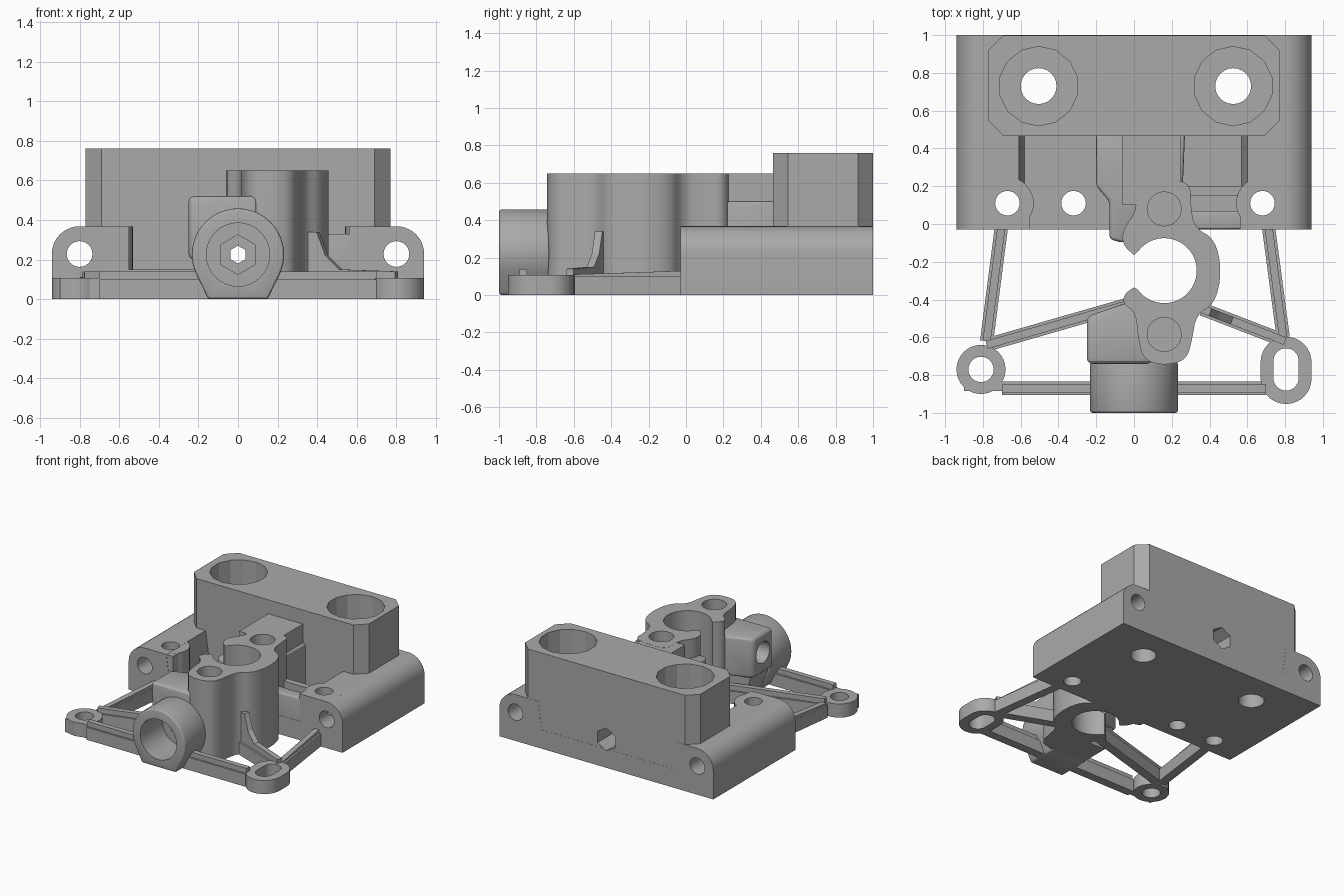
import bpy, bmesh, math
from mathutils import Vector

if "Cube" in bpy.data.objects:
    bpy.data.objects.remove(bpy.data.objects["Cube"])

grey = bpy.data.materials.new("printed_grey")
grey.diffuse_color = (0.4, 0.4, 0.4, 1)
grey.use_nodes = True
grey.node_tree.nodes["Principled BSDF"].inputs["Base Color"].default_value = grey.diffuse_color
AX = {'x': lambda a, b, t: (t, a, b),
      'y': lambda a, b, t: (a, t, b),
      'z': lambda a, b, t: (a, b, t)}


def prism(name, pts, lo, hi, axis='z', bevel=0):
    """Extrude a closed 2D outline between lo and hi along an axis."""
    bm = bmesh.new()
    f = bm.faces.new([bm.verts.new(AX[axis](a, b, lo)) for a, b in pts])
    ext = bmesh.ops.extrude_face_region(bm, geom=[f])['geom']
    d = Vector(AX[axis](0, 0, hi - lo))
    bmesh.ops.translate(bm, vec=d, verts=[v for v in ext if isinstance(v, bmesh.types.BMVert)])
    bmesh.ops.recalc_face_normals(bm, faces=bm.faces)
    me = bpy.data.meshes.new(name)
    bm.to_mesh(me)
    bm.free()
    me.materials.append(grey)
    ob = bpy.data.objects.new(name, me)
    bpy.context.collection.objects.link(ob)
    if bevel:
        m = ob.modifiers.new("round", 'BEVEL')
        m.width, m.segments, m.limit_method = bevel, 3, 'ANGLE'
        m.angle_limit = math.radians(40)
    return ob


def arc(cx, cy, r, a0, a1, n):
    return [(cx + r * math.cos(math.radians(a0 + (a1 - a0) * i / n)),
             cy + r * math.sin(math.radians(a0 + (a1 - a0) * i / n))) for i in range(n + 1)]


def circle(cx, cy, r, n=32, start=0):
    return arc(cx, cy, r, start, start + 360, n)[:-1]


def rect(a0, a1, b0, b1):
    return [(a0, b0), (a1, b0), (a1, b1), (a0, b1)]


def stadium(cx, cy, r, half):
    return arc(cx, cy + half, r, 0, 180, 16) + arc(cx, cy - half, r, 180, 360, 16)


def soften(p):
    """Round an open outline by corner cutting, keeping its ends."""
    for _ in range(2):
        q = [p[0]]
        for (a, b), (c, d) in zip(p, p[1:]):
            q += [(a * .75 + c * .25, b * .75 + d * .25), (a * .25 + c * .75, b * .25 + d * .75)]
        p = q + [p[-1]]
    return p


parts, cutters = [], []


def part(*args, **kw):
    ob = prism(*args, **kw)
    parts.append(ob)
    return ob


def cut(name, *args, **kw):
    ob = prism("cutter_" + name, *args, **kw)
    ob.hide_render = True
    cutters.append(ob)


def bar(name, p, q, w, profile):
    """Straight strut from p to q; profile lists (fraction along, height) for the top."""
    d = Vector((q[0] - p[0], q[1] - p[1]))
    L = d.length
    ob = part(name, [(0, 0), (L, 0)] + [(t * L, z) for t, z in reversed(profile)], -w / 2, w / 2, 'y')
    c, s = d.x / L, d.y / L
    for v in ob.data.vertices:
        x, y = v.co.x, v.co.y
        v.co.x, v.co.y = p[0] + c * x - s * y, p[1] + s * x + c * y


# Base carriage: low floor with rounded rod housings on both sides
part("carriage_base",
     [(-.94, 0), (.94, 0)] + arc(.8, .228, .14, 0, 90, 10) + [(.60, .368), (.57, .15), (-.58, .15), (-.61, .368)]
     + arc(-.8, .228, .14, 90, 180, 10), -.03, 1, 'y')
for n, x in (("left", -.67), ("right", .68)):
    part(n + "_screw_boss", circle(x, .11, .139), .001, .367)
    part(n + "_boss_front", rect(x - .12, x + .12, -.028, .11), .002, .366)
part("right_pocket_wall", rect(.25, .62, .15, .2), .01, .33)
part("right_front_wall", rect(.28, .6, -.028, .07), .01, .33, bevel=.015)

# Rear clamp block with chamfered corners
part("rear_block", [(-.69, .465), (.69, .465), (.77, .545), (.77, .92), (.69, .999), (-.69, .999),
                    (-.77, .92), (-.77, .545)], .002, .76)

# Web that joins the block to the clamp column
part("web_upper", rect(-.06, .245, .1, .48), .01, .649)
part("web_lower", [(-.2, .2), (-.13, .12), (-.13, -.08), (-.06, -.1), (.06, 0), (.25, 0), (.27, .48), (-.2, .48)],
     .003, .5, bevel=.02)

# Open clamp column with two screw lugs
outer = soften([(0, -.335), (-.05, -.37), (-.06, -.42), (.01, -.47), (.02, -.60), (.05, -.72), (.16, -.75),
                (.28, -.72), (.31, -.60), (.33, -.48), (.43, -.42), (.465, -.25), (.43, -.08),
                (.32, -.02), (.30, .10), (.30, .21), (.2, .24), (0, .24), (.02, .08), (-.06, -.03),
                (-.06, -.11), (0, -.165)])
part("clamp_column", outer + arc(.16, -.247, .172, 150, -150, 48)[1:-1], .001, .65)

# Front socket: round barrel on a flat foot
part("front_barrel", [(-.15, 0), (.15, 0)] + arc(0, .225, .233, -25, 205, 36), -1, -.73, 'y', bevel=.015)
part("barrel_neck", [(-.14, .001), (.14, .001)] + arc(0, .225, .215, -25, 205, 36), -.76, -.5, 'y')
part("side_nut_housing", [(-.25, -.74), (.1, -.74), (.1, -.44), (-.02, -.41), (-.25, -.49)], .2, .52, bevel=.03)

# Corner mounting ears
part("left_ear", circle(-.81, -.77, .13), 0, .108)
part("right_ear", stadium(.805, -.775, .135, .043), 0, .108)

# Thin frame struts: wide flange with a narrow rib on top
flat = [(0, .10), (1, .10)]
ridge = [(0, .14), (1, .14)]
struts = (
    ("left_front", (-.7, -.87), (-.15, -.87), ridge),
    ("right_front", (.7, -.87), (.15, -.87), ridge),
    ("left_rod", (-.78, -.62), (-.7, 0), [(0, .11), (1, .13)]),
    ("right_rod", (.79, -.60), (.71, 0), [(0, .11), (1, .13)]),
    ("left_diagonal", (-.78, -.64), (.02, -.41), ridge),
    ("right_diagonal", (.36, -.45), (.80, -.62), [(0, .34), (.1, .34), (.2, .22), (.36, .15), (1, .14)]),
)
for n, p, q, top in struts:
    bar(n + "_flange", p, q, .07, flat)
    bar(n + "_rib", p, q, .042, top)
for n, a, b in (("left_ear_web", (-.9, -.8), (-.7, -.8)), ("right_ear_web", (.71, -.8), (.9, -.8))):
    bar(n, a, b, .17, [(0, .107), (1, .107)])

# Holes
for n, x in (("left", -.505), ("right", .525)):
    cut(n + "_block_bore", circle(x, .73, .21, 14, 90), .3, 1)
    cut(n + "_block_hole", circle(x, .73, .095, 24), -.1, .5)
for n, x in (("left", -.8), ("right", .8)):
    cut(n + "_rod_hole", circle(x, .228, .065, 24), -.2, 1.1, 'y')
for n, x in (("left", -.67), ("middle", -.32), ("right", .68)):
    cut(n + "_screw_hole", circle(x, .11, .065, 24), -.1, .8)
for n, y in (("rear", .08), ("front", -.585)):
    cut(n + "_lug_hole", circle(.16, y, .09, 24), .42, .8)
cut("clamp_bore", circle(.16, -.247, .172, 48), -.1, .8)
cut("left_ear_hole", circle(-.81, -.77, .067, 24), -.1, .3)
cut("right_ear_slot", stadium(.805, -.77, .067, .045), -.1, .3)
cut("socket_bore", circle(0, .225, .16, 32), -1.1, -.72, 'y')
cut("socket_hex", circle(0, .225, .1, 6, 30), -.75, -.55, 'y')
cut("centre_hole", circle(0, .225, .045, 6, 30), -.6, .6, 'y')
cut("rear_hex", circle(0, .225, .09, 6, 30), .5, 1.1, 'y')
cut("side_hole", circle(-.61, .37, .085, 24), -.4, -.08, 'x')


def box_of(ob):
    cs = [v.co for v in ob.data.vertices]
    return [(min(c[i] for c in cs), max(c[i] for c in cs)) for i in range(3)]


# Apply every hole that reaches a part, then shade
for ob in parts:
    A = box_of(ob)
    for c in cutters:
        B = box_of(c)
        if all(A[i][0] < B[i][1] and B[i][0] < A[i][1] for i in range(3)):
            m = ob.modifiers.new("hole", 'BOOLEAN')
            m.operation, m.solver, m.object = 'DIFFERENCE', 'EXACT', c
bpy.context.view_layer.update()
dg = bpy.context.evaluated_depsgraph_get()
baked = [bpy.data.meshes.new_from_object(ob.evaluated_get(dg)) for ob in parts]
for ob, me in zip(parts, baked):
    ob.modifiers.clear()
    ob.data = me
for c in cutters:
    bpy.data.objects.remove(c)
bpy.ops.object.select_all(action='DESELECT')
for ob in parts:
    ob.select_set(True)
bpy.context.view_layer.objects.active = parts[0]
bpy.ops.object.shade_smooth_by_angle(angle=math.radians(25))
